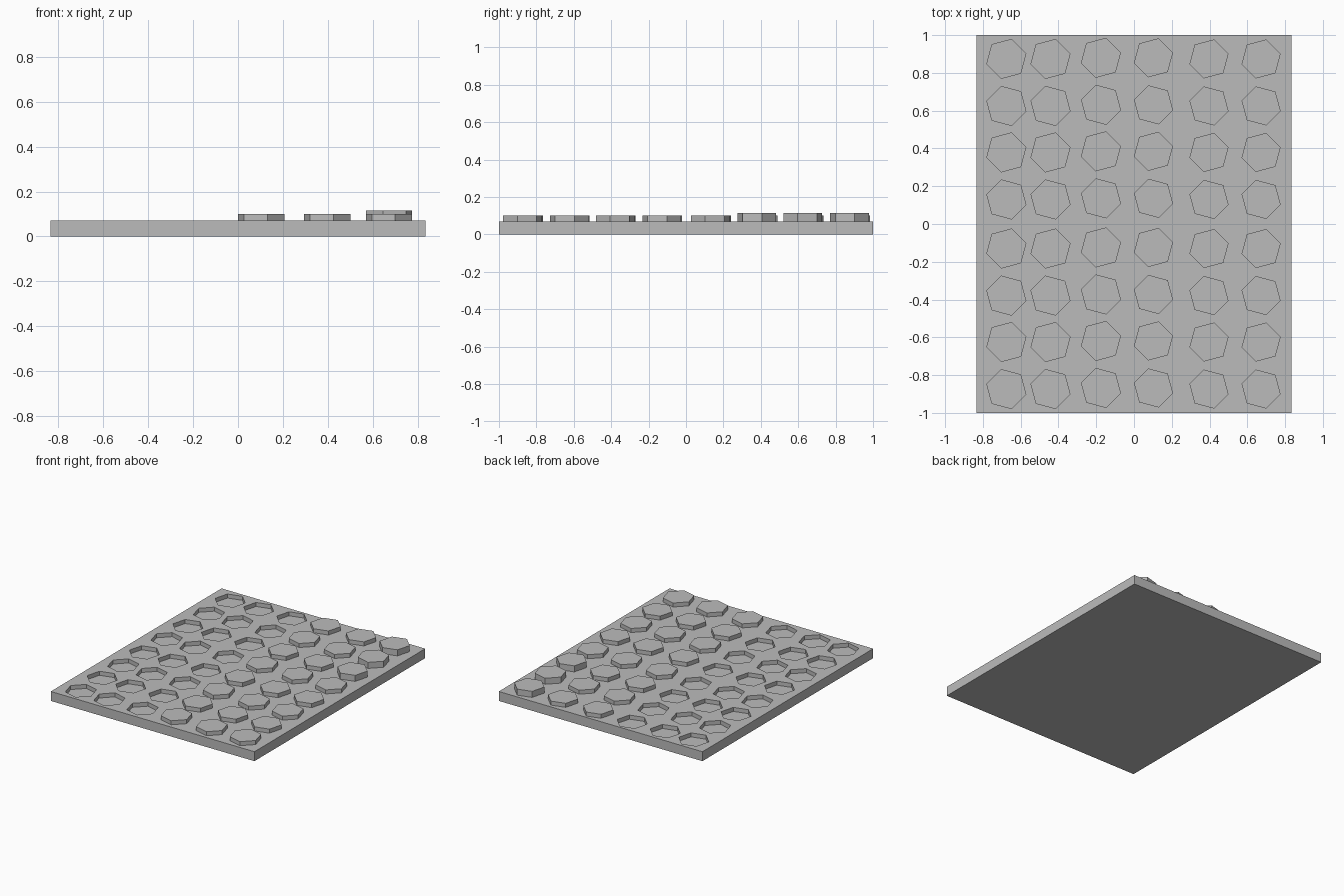
import bpy, bmesh
from math import cos, sin, radians

if "Cube" in bpy.data.objects:
    bpy.data.objects.remove(bpy.data.objects["Cube"])

PLATE_X, PLATE_Y, PLATE_Z = 1.67, 2.0, 0.07
RADIUS, STEP = 0.107, 0.03
COLUMNS = [-0.676, -0.442, -0.175, 0.103, 0.397, 0.673]
ROWS = [-0.874, -0.625, -0.379, -0.13, 0.13, 0.379, 0.625, 0.874]

grey = bpy.data.materials.new("plain grey")
grey.use_nodes = True
grey.diffuse_color = (0.5, 0.5, 0.5, 1)
grey.node_tree.nodes["Principled BSDF"].inputs["Base Color"].default_value = (0.5, 0.5, 0.5, 1)


def make_object(name, bm):
    bmesh.ops.recalc_face_normals(bm, faces=bm.faces)
    mesh = bpy.data.meshes.new(name)
    bm.to_mesh(mesh)
    bm.free()
    mesh.materials.append(grey)
    obj = bpy.data.objects.new(name, mesh)
    bpy.context.collection.objects.link(obj)
    return obj


def add_hexagon(bm, col, row, bottom, top):
    """Hexagonal prism; neighbouring rows turn opposite ways."""
    turn = 15 if row % 2 else -15
    x = COLUMNS[col]
    y = ROWS[row] + (0.006 if col in (2, 3) else 0)
    angles = [radians(turn + 60 * i) for i in range(6)]
    base = bm.faces.new([bm.verts.new((x + RADIUS * cos(a), y + RADIUS * sin(a), bottom))
                         for a in angles])
    side = bmesh.ops.extrude_face_region(bm, geom=[base], use_keep_orig=True)
    verts = [v for v in side["geom"] if isinstance(v, bmesh.types.BMVert)]
    bmesh.ops.translate(bm, verts=verts, vec=(0, 0, top - bottom))


# Base plate
bm = bmesh.new()
bmesh.ops.create_cube(bm, size=1)
bmesh.ops.scale(bm, verts=bm.verts, vec=(PLATE_X, PLATE_Y, PLATE_Z))
bmesh.ops.translate(bm, verts=bm.verts, vec=(0, 0, PLATE_Z / 2))
plate = make_object("base_plate", bm)

# Hexagonal pockets sunk into the right half
bm = bmesh.new()
for row in range(len(ROWS)):
    for col in range(3):
        add_hexagon(bm, col, row, PLATE_Z - STEP, PLATE_Z + STEP)
cutter = make_object("pocket_cutter", bm)
cutter.hide_render = True
cut = plate.modifiers.new("pockets", "BOOLEAN")
cut.operation = "DIFFERENCE"
cut.solver = "EXACT"
cut.object = cutter
bpy.context.view_layer.objects.active = plate
bpy.ops.object.modifier_apply(modifier=cut.name)
bpy.data.objects.remove(cutter)

# Raised hexagonal studs on the left half; three at the back corner stand taller
bm = bmesh.new()
for row in range(len(ROWS)):
    for col in range(3, 6):
        tall = col == 5 and row >= 5
        add_hexagon(bm, col, row, PLATE_Z, PLATE_Z + STEP + (0.015 if tall else 0))
make_object("raised_studs", bm)
